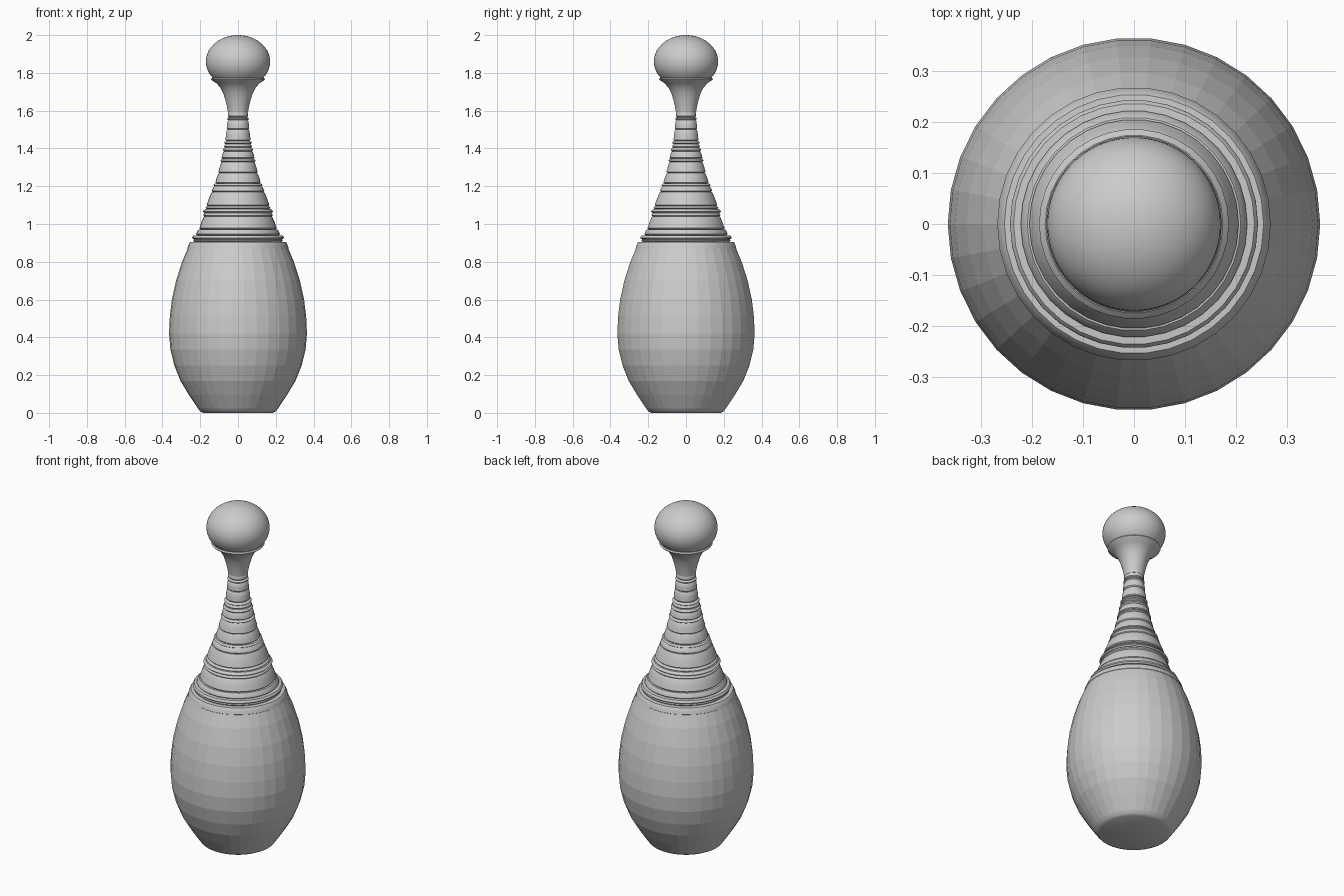
import bpy, bmesh
from math import sin, cos, pi, radians


def lathe(name, profile, sides):
    """Revolve (radius, height) points around z, fan-capping both ends."""
    bm = bmesh.new()
    rings = []
    for r, z in profile:
        if r < 1e-5:
            rings.append([bm.verts.new((0, 0, z))])
        else:
            rings.append([bm.verts.new((r * cos(2 * pi * i / sides),
                                        r * sin(2 * pi * i / sides), z))
                          for i in range(sides)])
    for a, b in zip(rings, rings[1:]):
        for i in range(sides):
            j = (i + 1) % sides
            if len(a) == 1:
                bm.faces.new((a[0], b[j], b[i]))
            elif len(b) == 1:
                bm.faces.new((a[i], a[j], b[0]))
            else:
                bm.faces.new((a[i], a[j], b[j], b[i]))
    bmesh.ops.recalc_face_normals(bm, faces=bm.faces)
    mesh = bpy.data.meshes.new(name)
    bm.to_mesh(mesh)
    bm.free()
    obj = bpy.data.objects.new(name, mesh)
    bpy.context.collection.objects.link(obj)
    bpy.ops.object.select_all(action='DESELECT')
    obj.select_set(True)
    bpy.context.view_layer.objects.active = obj
    bpy.ops.object.shade_smooth_by_angle(angle=radians(30))
    return obj


# Faceted bulbous body
body = lathe("body", [
    (0, 0), (0.185, 0), (0.2, 0.008), (0.213, 0.025), (0.26, 0.095),
    (0.305, 0.17), (0.337, 0.25), (0.358, 0.335), (0.365, 0.42),
    (0.361, 0.51), (0.35, 0.60), (0.328, 0.70), (0.296, 0.80),
    (0.266, 0.87), (0.22, 0.89), (0, 0.89)], 34)
for p in body.data.polygons:
    if p.normal.z > -0.9 and p.center.z > 0.02:
        p.use_smooth = False

# Turned neck: stacked bands (bottom height, top height, bottom radius, top radius)
bands = [
    (0.865, 0.905, 0.268, 0.258), (0.905, 0.92, 0.236, 0.236),
    (0.92, 0.94, 0.243, 0.240), (0.94, 0.972, 0.222, 0.213),
    (0.972, 1.04, 0.205, 0.184), (1.04, 1.06, 0.184, 0.180),
    (1.06, 1.08, 0.186, 0.178), (1.08, 1.095, 0.172, 0.168),
    (1.095, 1.17, 0.166, 0.142), (1.17, 1.20, 0.139, 0.130),
    (1.20, 1.215, 0.131, 0.127), (1.215, 1.27, 0.120, 0.105),
    (1.27, 1.33, 0.104, 0.089), (1.33, 1.345, 0.093, 0.090),
    (1.345, 1.385, 0.087, 0.079), (1.385, 1.405, 0.081, 0.077),
    (1.405, 1.425, 0.073, 0.069), (1.425, 1.44, 0.074, 0.070),
    (1.44, 1.50, 0.066, 0.060), (1.50, 1.55, 0.059, 0.055),
    (1.55, 1.565, 0.057, 0.056), (1.565, 1.598, 0.053, 0.051)]
neck_profile = [(0, 0.865)]
for z0, z1, r0, r1 in bands:
    e = min(0.006, (z1 - z0) * 0.3)
    mid = (r0 + r1) / 2
    neck_profile += [(r0 - 0.006, z0), (r0, z0 + e),
                     (mid + 0.001, (z0 + z1) / 2), (r1, z1 - e),
                     (r1 - 0.004, z1 - 0.001)]
neck_profile.append((0, 1.598))
lathe("neck", neck_profile, 34)

# Flared collar under the head
lathe("collar", [
    (0, 1.59), (0.053, 1.59), (0.058, 1.62), (0.065, 1.65), (0.077, 1.69),
    (0.092, 1.72), (0.114, 1.745), (0.138, 1.761), (0.143, 1.767),
    (0.138, 1.774), (0, 1.774)], 34)

# Slightly flattened ball head
head = [(0.17 * sin(pi * i / 32), 1.86 - 0.14 * cos(pi * i / 32))
        for i in range(33)]
lathe("head", [(0, 1.768)] + [p for p in head if p[1] > 1.768], 68)
